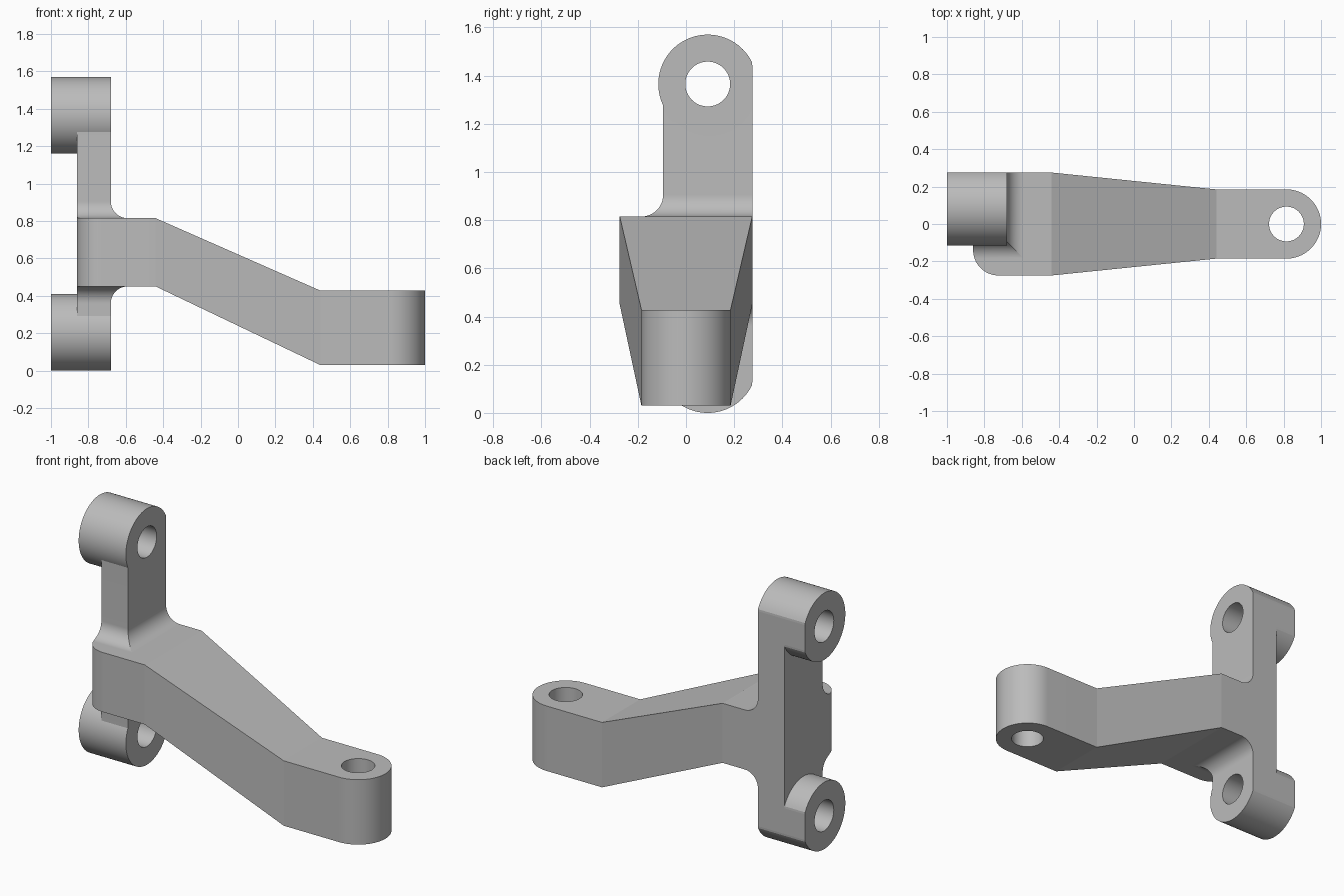
import bpy, bmesh
from math import sin, cos, pi, radians

if "Cube" in bpy.data.objects:
    bpy.data.objects.remove(bpy.data.objects["Cube"], do_unlink=True)

STEP = radians(3.75)
BACK_X, FACE_X = -0.86, -0.68       # upright plate thickness
SIDE = 0.275                        # half width of the wide end
TIP_X, TIP_R, HOLE_R = 0.815, 0.185, 0.093
BOSS_Y, BOSS_R = 0.09, 0.205
BOSS_Z = (0.205, 1.365)
ARM_LOW, ARM_TOP, FILLET = 0.45, 0.815, 0.09


def arc(cx, cy, r, start, end):
    n = round(abs(radians(end - start)) / STEP)
    angles = [radians(start + (end - start) * i / n) for i in range(n + 1)]
    return [(cx + r * cos(a), cy + r * sin(a)) for a in angles]


def loft(name, rings):
    """Closed solid skinned through rings of equal length."""
    bm = bmesh.new()
    loops = [[bm.verts.new(p) for p in ring] for ring in rings]
    for a, b in zip(loops, loops[1:]):
        for i in range(len(a)):
            j = (i + 1) % len(a)
            bm.faces.new((a[i], a[j], b[j], b[i]))
    bm.faces.new(loops[0])
    bm.faces.new(loops[-1])
    bmesh.ops.recalc_face_normals(bm, faces=bm.faces)
    mesh = bpy.data.meshes.new(name)
    bm.to_mesh(mesh)
    bm.free()
    ob = bpy.data.objects.new(name, mesh)
    bpy.context.collection.objects.link(ob)
    return ob


def prism(name, pts, axis, lo, hi):
    place = {"x": lambda u, v, d: (d, u, v),
             "y": lambda u, v, d: (u, d, v),
             "z": lambda u, v, d: (u, v, d)}[axis]
    return loft(name, [[place(u, v, d) for u, v in pts] for d in (lo, hi)])


def combine(target, tool, operation):
    mod = target.modifiers.new(operation, "BOOLEAN")
    mod.object, mod.operation, mod.solver = tool, operation, "EXACT"
    bpy.context.view_layer.objects.active = target
    bpy.ops.object.modifier_apply(modifier=mod.name)
    bpy.data.objects.remove(tool, do_unlink=True)


def plan_prism(name):
    """Tapered arm outline seen from above."""
    r = 0.135
    pts = arc(BACK_X + r, -SIDE + r, r, 180, 270)
    pts += [(-0.44, -SIDE), (0.44, -TIP_R)]
    pts += arc(TIP_X, 0, TIP_R, -90, 90)
    pts += [(0.44, TIP_R), (-0.44, SIDE), (BACK_X, SIDE)]
    return prism(name, pts, "z", -0.2, 1.8)


# Cranked, tapered arm
arm = plan_prism("bracket_arm")
side = [(-1.2, ARM_LOW), (-0.44, ARM_LOW), (0.44, 0.03), (1.2, 0.03),
        (1.2, 0.428), (0.44, 0.428), (-0.44, ARM_TOP), (-1.2, ARM_TOP)]
combine(arm, prism("side_profile", side, "y", -0.5, 0.5), "INTERSECT")

# Upright plate, flaring into fillets above and below the arm
flare = [(FILLET - u, v) for u, v in arc(0, 0, FILLET, 0, 90)]
levels = [(BOSS_Z[0], 0)]
levels += [(ARM_LOW - FILLET + v, o) for o, v in flare]
levels += [(0.63, 0)]
levels += [(ARM_TOP + FILLET - v, o) for o, v in reversed(flare)]
levels += [(BOSS_Z[1], 0)]
upright = loft("upright", [
    [(BACK_X, -0.095 - o, z), (FACE_X + o, -0.095 - o, z),
     (FACE_X + o, SIDE, z), (BACK_X, SIDE, z)] for z, o in levels])
combine(upright, plan_prism("outline_trim"), "INTERSECT")
combine(arm, upright, "UNION")

# Mounting bosses, trimmed flush with the back face
for z in BOSS_Z:
    rim = [(min(y, SIDE), v) for y, v in arc(BOSS_Y, z, BOSS_R, 0, 360)[:-1]]
    combine(arm, prism("boss", rim, "x", -1, FACE_X), "UNION")

# Bolt holes through the bosses and the arm tip
for z in BOSS_Z:
    hole = arc(BOSS_Y, z, HOLE_R, 0, 360)[:-1]
    combine(arm, prism("boss_hole", hole, "x", -1.2, -0.5), "DIFFERENCE")
hole = arc(TIP_X, 0, HOLE_R, 0, 360)[:-1]
combine(arm, prism("tip_hole", hole, "z", -0.2, 0.8), "DIFFERENCE")

# Plain grey finish
grey = bpy.data.materials.new("plain_grey")
grey.use_nodes = True
colour = (0.5, 0.5, 0.5, 1)
grey.diffuse_color = colour
grey.node_tree.nodes["Principled BSDF"].inputs["Base Color"].default_value = colour
arm.data.materials.clear()
arm.data.materials.append(grey)
for face in arm.data.polygons:
    face.material_index = 0

bpy.ops.object.select_all(action="DESELECT")
arm.select_set(True)
bpy.context.view_layer.objects.active = arm
bpy.ops.object.shade_smooth_by_angle(angle=radians(5))
